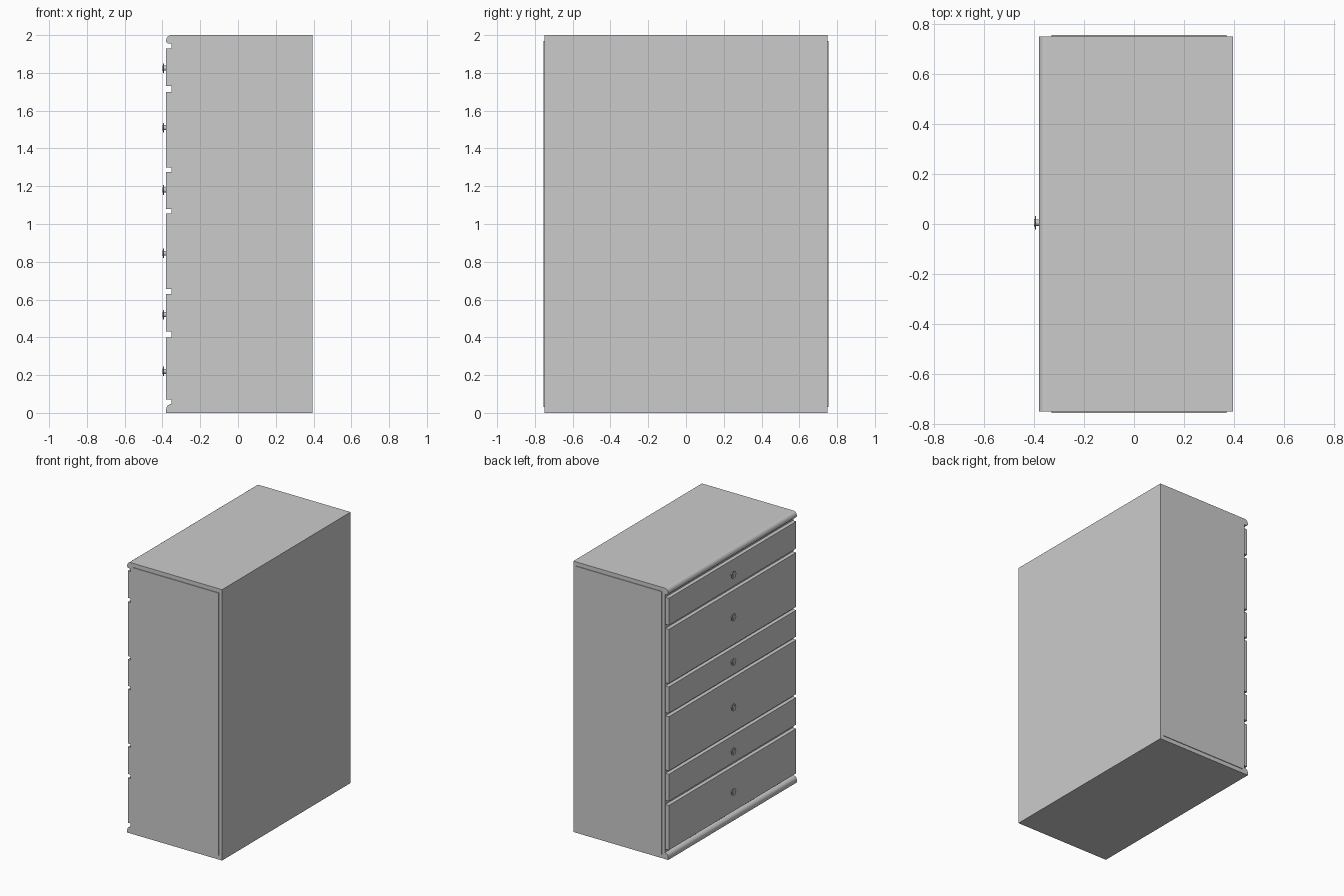
import bpy, bmesh, math
from mathutils import Matrix

cube = bpy.data.objects.get("Cube")
if cube:
    bpy.data.objects.remove(cube, do_unlink=True)

grey = bpy.data.materials.new("light grey")
grey.use_nodes = True
grey.diffuse_color = (0.6, 0.6, 0.6, 1)
grey.node_tree.nodes["Principled BSDF"].inputs["Base Color"].default_value = (0.6, 0.6, 0.6, 1)

BACK, FACE, FRONT = 0.395, -0.352, -0.38   # x of cabinet back, carcass face, drawer fronts
HALF = 0.75                                # half width of the cabinet along y


def finish(name, bm, smooth=False):
    bmesh.ops.recalc_face_normals(bm, faces=bm.faces)
    mesh = bpy.data.meshes.new(name)
    bm.to_mesh(mesh)
    bm.free()
    mesh.materials.append(grey)
    ob = bpy.data.objects.new(name, mesh)
    bpy.context.collection.objects.link(ob)
    if smooth:
        bpy.ops.object.select_all(action='DESELECT')
        ob.select_set(True)
        bpy.context.view_layer.objects.active = ob
        bpy.ops.object.shade_smooth_by_angle(angle=math.radians(35))
    return ob


def box(name, x0, x1, y0, y1, z0, z1):
    bm = bmesh.new()
    place = Matrix.Translation(((x0 + x1) / 2, (y0 + y1) / 2, (z0 + z1) / 2))
    size = Matrix.Diagonal((x1 - x0, y1 - y0, z1 - z0, 1))
    bmesh.ops.create_cube(bm, size=1, matrix=place @ size)
    return finish(name, bm)


def moulding(name, z0, z1, lower_lip):
    # profile with a rounded upper front edge, extruded along y
    r = 0.028
    pts = [(FACE, z0), (FRONT + lower_lip, z0), (FRONT, z0 + lower_lip)]
    for i in range(7):
        a = math.pi / 2 * i / 6
        pts.append((FRONT + r * (1 - math.cos(a)), z1 - r + r * math.sin(a)))
    bm = bmesh.new()
    face = bm.faces.new([bm.verts.new((x, -HALF, z)) for x, z in pts])
    out = bmesh.ops.extrude_face_region(bm, geom=[face])
    moved = [g for g in out["geom"] if isinstance(g, bmesh.types.BMVert)]
    bmesh.ops.translate(bm, verts=moved, vec=(0, 2 * HALF, 0))
    return finish(name, bm, smooth=True)


def knob(name, z):
    # stem, wide disc and small cap along -x
    bm = bmesh.new()
    for x0, x1, r in ((FRONT, -0.392, 0.013), (-0.392, -0.396, 0.026), (-0.396, -0.4, 0.014)):
        turn = Matrix.Translation(((x0 + x1) / 2, 0.005, z)) @ Matrix.Rotation(math.pi / 2, 4, 'Y')
        bmesh.ops.create_cone(bm, cap_ends=True, segments=20, radius1=r, radius2=r,
                              depth=x0 - x1, matrix=turn)
    return finish(name, bm, smooth=True)


# Carcass with rounded mouldings along the drawer side
box("carcass", FACE, BACK, -HALF, HALF, 0, 2)
moulding("top_moulding", 1.955, 2.0, 0.008)
moulding("bottom_moulding", 0.0, 0.047, 0)

# Thin raised panels on both ends
for name, s in (("front_panel", -1), ("rear_panel", 1)):
    ys = sorted((s * (HALF - 0.002), s * (HALF + 0.005)))
    box(name, -0.33, 0.37, *ys, 0.03, 1.97)

# Drawers, alternating deep and shallow, each with one knob
drawers = [(0.07, 0.40, 0.22), (0.43, 0.63, 0.52), (0.655, 1.055, 0.845),
           (1.08, 1.275, 1.18), (1.30, 1.70, 1.51), (1.73, 1.93, 1.825)]
for i, (z0, z1, zk) in enumerate(drawers, 1):
    box(f"drawer_{i}", FRONT, FACE, -0.743, 0.743, z0, z1)
    knob(f"knob_{i}", zk)
